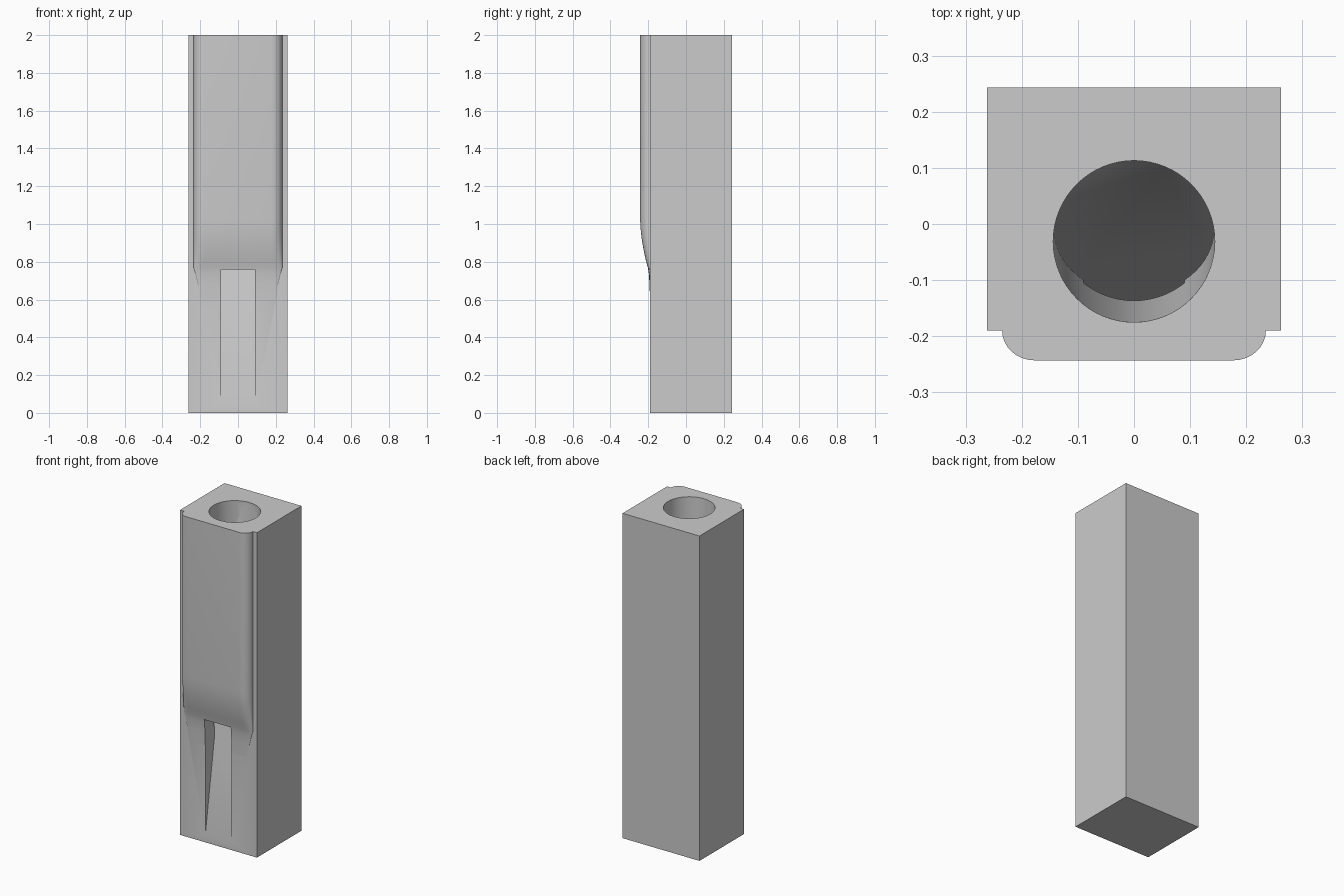
import bpy, bmesh, math
from mathutils import Vector

cube = bpy.data.objects.get("Cube")
if cube:
    bpy.data.objects.remove(cube, do_unlink=True)

grey = bpy.data.materials.new("light_grey")
grey.use_nodes = True
colour = (0.6, 0.6, 0.6, 1)
grey.diffuse_color = colour
grey.node_tree.nodes["Principled BSDF"].inputs["Base Color"].default_value = colour

FRONT, BACK, HALF = -0.19, 0.243, 0.262
RAMP_FOOT = Vector((0, FRONT, 0.04))
RAMP_TOP = Vector((0, 0.116, 2))
SLOPE = (RAMP_TOP.y - RAMP_FOOT.y) / (RAMP_TOP.z - RAMP_FOOT.z)


def finish(name, bm):
    bmesh.ops.recalc_face_normals(bm, faces=bm.faces)
    mesh = bpy.data.meshes.new(name)
    bm.to_mesh(mesh)
    bm.free()
    mesh.materials.append(grey)
    ob = bpy.data.objects.new(name, mesh)
    bpy.context.collection.objects.link(ob)
    return ob


def loft(name, rings):
    """Skin a list of equal closed rings and cap both ends."""
    bm = bmesh.new()
    rows = [[bm.verts.new(p) for p in ring] for ring in rings]
    n = len(rows[0])
    for a, b in zip(rows, rows[1:]):
        for i in range(n):
            j = (i + 1) % n
            bm.faces.new((a[i], a[j], b[j], b[i]))
    bm.faces.new(rows[0])
    bm.faces.new(rows[-1])
    return finish(name, bm)


def combine(target, tool, operation):
    mod = target.modifiers.new(operation.lower(), "BOOLEAN")
    mod.operation, mod.object, mod.solver = operation, tool, "EXACT"
    bpy.context.view_layer.objects.active = target
    bpy.ops.object.modifier_apply(modifier=mod.name)
    bpy.data.objects.remove(tool, do_unlink=True)


# Square block
block = loft("block", [[(-HALF, FRONT, z), (HALF, FRONT, z), (HALF, BACK, z), (-HALF, BACK, z)]
                       for z in (0, 2)])


# Raised front pad with rounded sides, fading into the block
def pad_ring(z, depth, half):
    side = []
    for i in range(9):
        t = i / 8 * math.pi / 2
        side.append((half - 0.058 * (1 - math.cos(t)), FRONT - depth * math.sin(t), z))
    left = [(-x, y, z) for x, y, z in reversed(side)]
    return [(half, FRONT + 0.06, z)] + side + left + [(-half, FRONT + 0.06, z)]


pad_steps = [(0.6, 0.0005, 0.2), (0.68, 0.003, 0.21), (0.74, 0.007, 0.225), (0.77, 0.012, 0.235),
             (0.81, 0.023, 0.235), (0.86, 0.034, 0.235), (0.91, 0.043, 0.235),
             (0.96, 0.049, 0.235), (1.02, 0.053, 0.235), (2, 0.053, 0.235)]
pad = loft("front_pad", [pad_ring(*step) for step in pad_steps])
combine(block, pad, "UNION")

# Leaning round bore, cut off by the sloping ramp
rings = []
for z in (0.2, 2.05):
    centre = -0.031 + 0.031 * (2 - z)
    angles = [math.tau * i / 64 for i in range(64)]
    rings.append([(0.144 * math.cos(a), centre + 0.144 * math.sin(a), z) for a in angles])
bore = loft("bore_cutter", rings)
bm = bmesh.new()
bm.from_mesh(bore.data)
cut = bmesh.ops.bisect_plane(bm, geom=bm.verts[:] + bm.edges[:] + bm.faces[:], plane_co=RAMP_TOP,
                             plane_no=(0, 1, -SLOPE), clear_outer=True)
bmesh.ops.holes_fill(bm, edges=[e for e in bm.edges if e.is_boundary], sides=0)
bmesh.ops.recalc_face_normals(bm, faces=bm.faces)
bm.to_mesh(bore.data)
bm.free()
combine(block, bore, "DIFFERENCE")

# Front slot whose floor is the same ramp
top = 0.76
out = -0.3
slot = loft("slot_cutter", [[(x, out, top), (x, out, RAMP_FOOT.z + (out - FRONT) / SLOPE),
                             (x, FRONT + SLOPE * (top - RAMP_FOOT.z), top)] for x in (-0.09, 0.09)])
combine(block, slot, "DIFFERENCE")

# Smooth the curves, keep the corners sharp
bpy.ops.object.select_all(action="DESELECT")
block.select_set(True)
bpy.context.view_layer.objects.active = block
bpy.ops.object.shade_smooth_by_angle(angle=math.radians(25))
